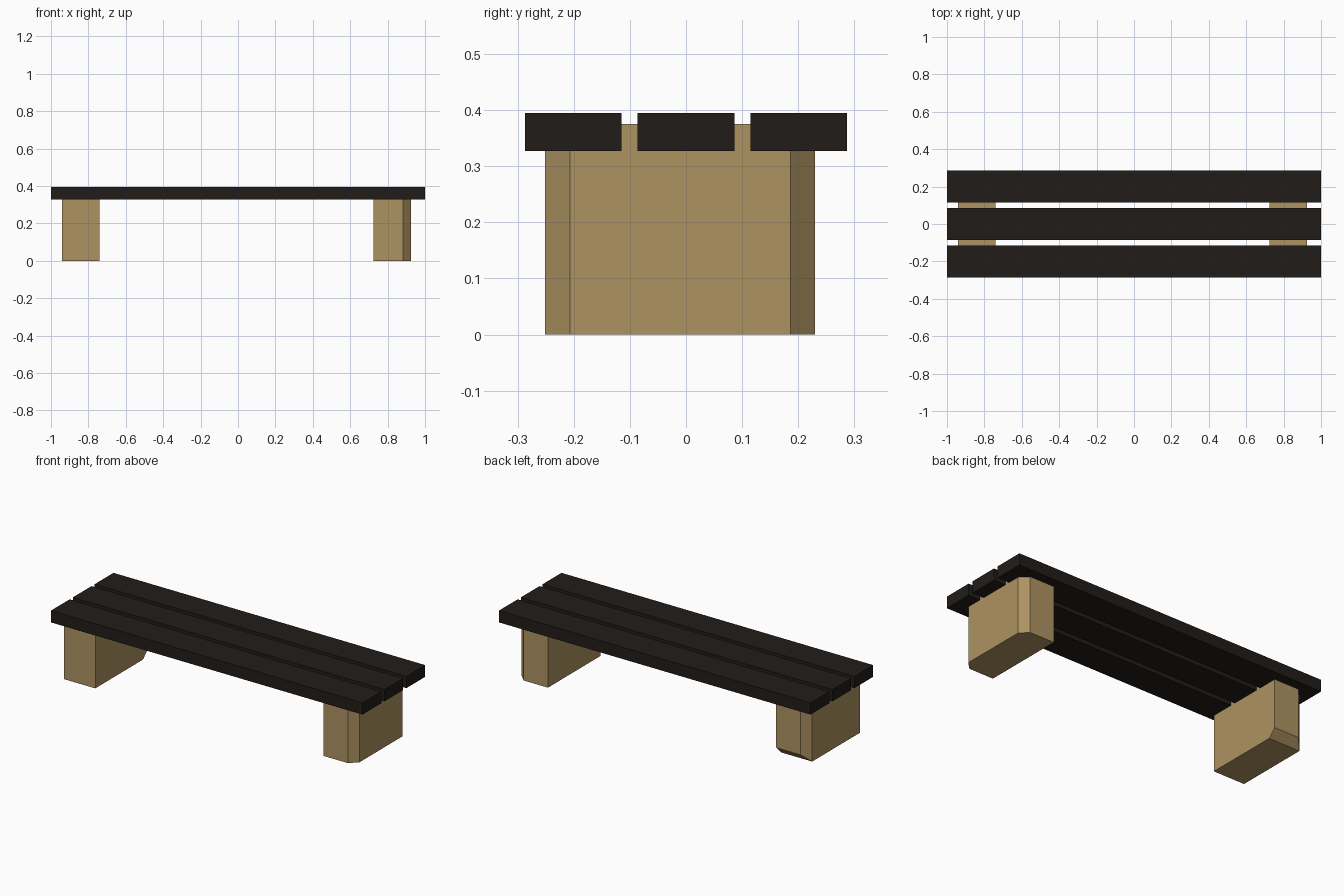
import bpy, bmesh
from mathutils import Vector

if "Cube" in bpy.data.objects:
    bpy.data.objects.remove(bpy.data.objects["Cube"])


def material(name, color):
    m = bpy.data.materials.new(name)
    m.diffuse_color = color
    m.use_nodes = True
    m.node_tree.nodes["Principled BSDF"].inputs["Base Color"].default_value = m.diffuse_color
    return m


def block(name, lo, hi, mat, chamfers=(), size=0.044):
    """Box from lo to hi; each chamfer is a direction whose non-zero signs pick an edge."""
    lo, hi = Vector(lo), Vector(hi)
    centre, dims = (lo + hi) / 2, hi - lo
    bm = bmesh.new()
    bmesh.ops.create_cube(bm, size=1)
    edges = [e for e in bm.edges for c in chamfers
             if all(s == 0 or s * (e.verts[0].co[i] + e.verts[1].co[i]) > 0.5
                    for i, s in enumerate(c))]
    for v in bm.verts:
        v.co = Vector(v.co[i] * dims[i] for i in range(3))
    if edges:
        bmesh.ops.bevel(bm, geom=edges, offset=size, offset_type='OFFSET',
                        segments=1, profile=0.5, affect='EDGES')
    bmesh.ops.recalc_face_normals(bm, faces=bm.faces)
    mesh = bpy.data.meshes.new(name)
    bm.to_mesh(mesh)
    bm.free()
    mesh.materials.append(mat)
    ob = bpy.data.objects.new(name, mesh)
    ob.location = centre
    bpy.context.collection.objects.link(ob)
    return ob


dark_wood = material("dark_wood", (0.015, 0.012, 0.010, 1))
pale_wood = material("pale_wood", (0.42, 0.29, 0.12, 1))

# Three seat planks with narrow gaps
for name, y in (("front", -0.201), ("middle", 0.0), ("back", 0.201)):
    block(f"{name}_seat_plank", (-1, y - 0.086, 0.327), (1, y + 0.086, 0.395), dark_wood)

# Left support block: chamfered outer back edge and lower back edge
block("left_leg", (-0.94, -0.251, 0), (-0.74, 0.23, 0.375), pale_wood,
      [(-1, 1, 0), (0, 1, -1)])

# Right support block: both outer upright edges chamfered
block("right_leg", (0.725, -0.251, 0), (0.925, 0.23, 0.375), pale_wood,
      [(1, -1, 0), (1, 1, 0)])
